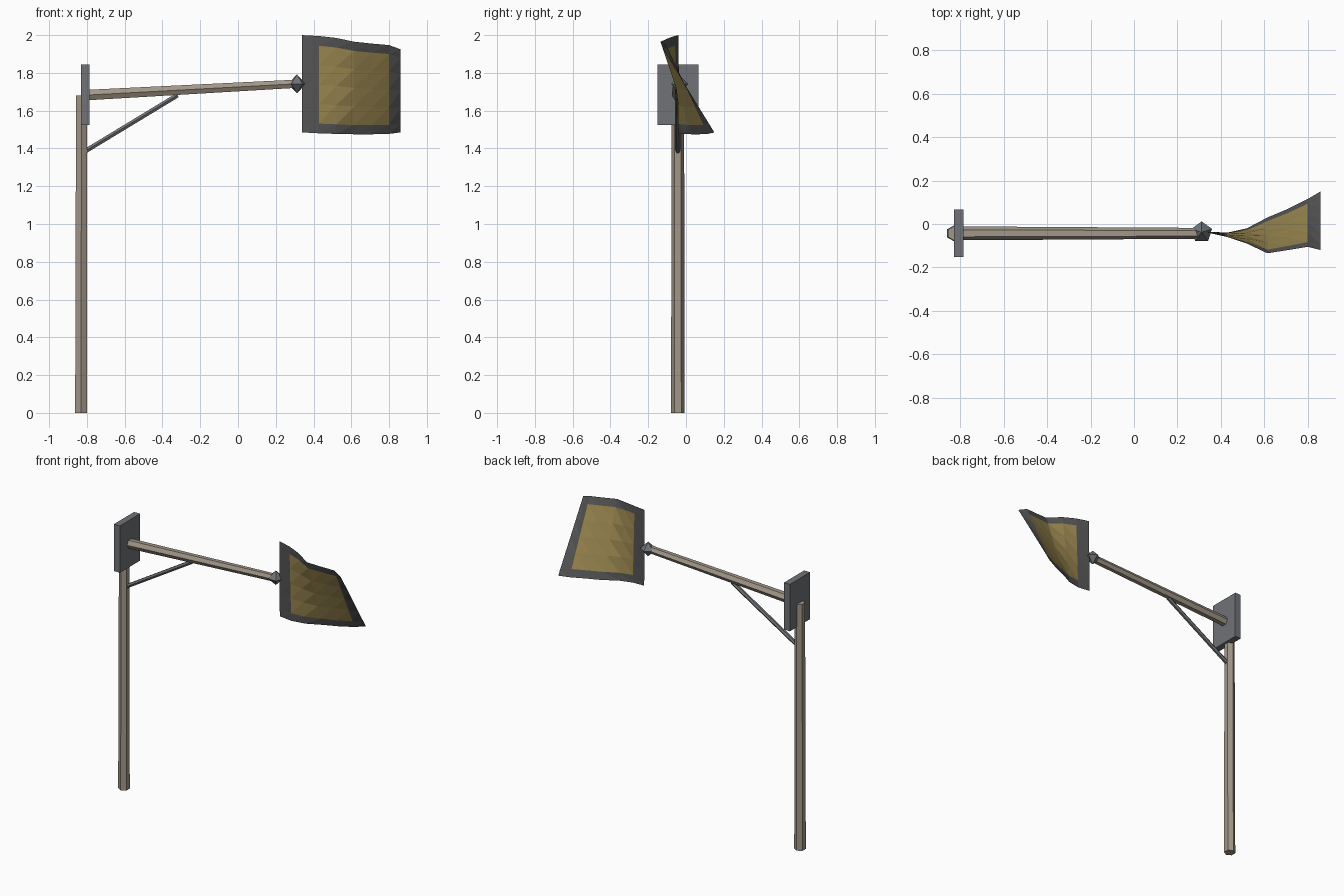
import bpy, bmesh
from mathutils import Vector, Matrix

if "Cube" in bpy.data.objects:
    bpy.data.objects.remove(bpy.data.objects["Cube"])

def mat(name, rgb):
    m = bpy.data.materials.new(name)
    m.diffuse_color = (*rgb, 1)
    m.use_nodes = True
    m.node_tree.nodes["Principled BSDF"].inputs["Base Color"].default_value = m.diffuse_color
    return m

wood = mat("weathered_wood", (0.36, 0.31, 0.25))
iron = mat("iron", (0.16, 0.17, 0.18))
gold = mat("gold_cloth", (0.32, 0.24, 0.08))
dark = mat("dark_cloth", (0.09, 0.09, 0.09))

def add_object(name, bm, *mats):
    me = bpy.data.meshes.new(name)
    bm.to_mesh(me)
    bm.free()
    ob = bpy.data.objects.new(name, me)
    for m in mats:
        me.materials.append(m)
    bpy.context.collection.objects.link(ob)
    return ob

def rod(name, a, b, r1, r2, m, sides=6):
    """Tapered prism from a to b, with corners facing +-y."""
    a, b = Vector(a), Vector(b)
    z = (b - a).normalized()
    y = Vector((0, 1, 0))
    x = y.cross(z)
    rot = Matrix((x, y, z)).transposed().to_4x4()
    bm = bmesh.new()
    bmesh.ops.create_cone(bm, cap_ends=True, segments=sides, radius1=r1, radius2=r2,
                          depth=(b - a).length,
                          matrix=Matrix.Translation((a + b) / 2) @ rot)
    return add_object(name, bm, m)

Y = -0.043
# Post, arm and diagonal brace
rod("post", (-0.831, Y, 0), (-0.829, Y, 1.68), 0.036, 0.033, wood)
rod("arm", (-0.81, Y, 1.682), (0.32, Y, 1.743), 0.032, 0.025, wood)
rod("brace", (-0.81, Y, 1.385), (-0.32, Y, 1.682), 0.014, 0.014, iron)

# Mounting plate
bm = bmesh.new()
bmesh.ops.create_cube(bm, size=1, matrix=Matrix.Translation((-0.808, Y, 1.685))
                      @ Matrix.Diagonal((0.045, 0.218, 0.32, 1)))
add_object("mounting_plate", bm, iron)

# Finial: faceted diamond at the arm tip
bm = bmesh.new()
bmesh.ops.create_uvsphere(bm, u_segments=5, v_segments=2, radius=0.05,
                          matrix=Matrix.Translation((0.312, -0.038, 1.742)))
add_object("finial", bm, iron)

# Flag: twisted cloth lofted between its top and bottom edges
xs = (0.34, 0.43, 0.52, 0.615, 0.71, 0.80, 0.86)
top = ((-0.04, 2.0), (-0.06, 1.995), (-0.09, 1.985), (-0.135, 1.965),
       (-0.12, 1.955), (-0.105, 1.947), (-0.12, 1.925))
bottom = ((-0.035, 1.485), (-0.04, 1.48), (-0.02, 1.477), (0.03, 1.475),
          (0.07, 1.475), (0.115, 1.477), (0.15, 1.485))
rows = (0, 0.1, 0.3, 0.5, 0.7, 0.9, 1)
bm = bmesh.new()
grid = [[bm.verts.new((x, b[0] + (t[0] - b[0]) * v, b[1] + (t[1] - b[1]) * v)) for v in rows]
        for x, t, b in zip(xs, top, bottom)]
for i in range(6):
    for j in range(6):
        p, q, r, s = grid[i][j], grid[i + 1][j], grid[i + 1][j + 1], grid[i][j + 1]
        inner = 0 < i < 5 and 0 < j < 5
        for tri in ((p, q, r), (p, r, s)):
            bm.faces.new(tri).material_index = int(inner)
add_object("flag", bm, dark, gold)
